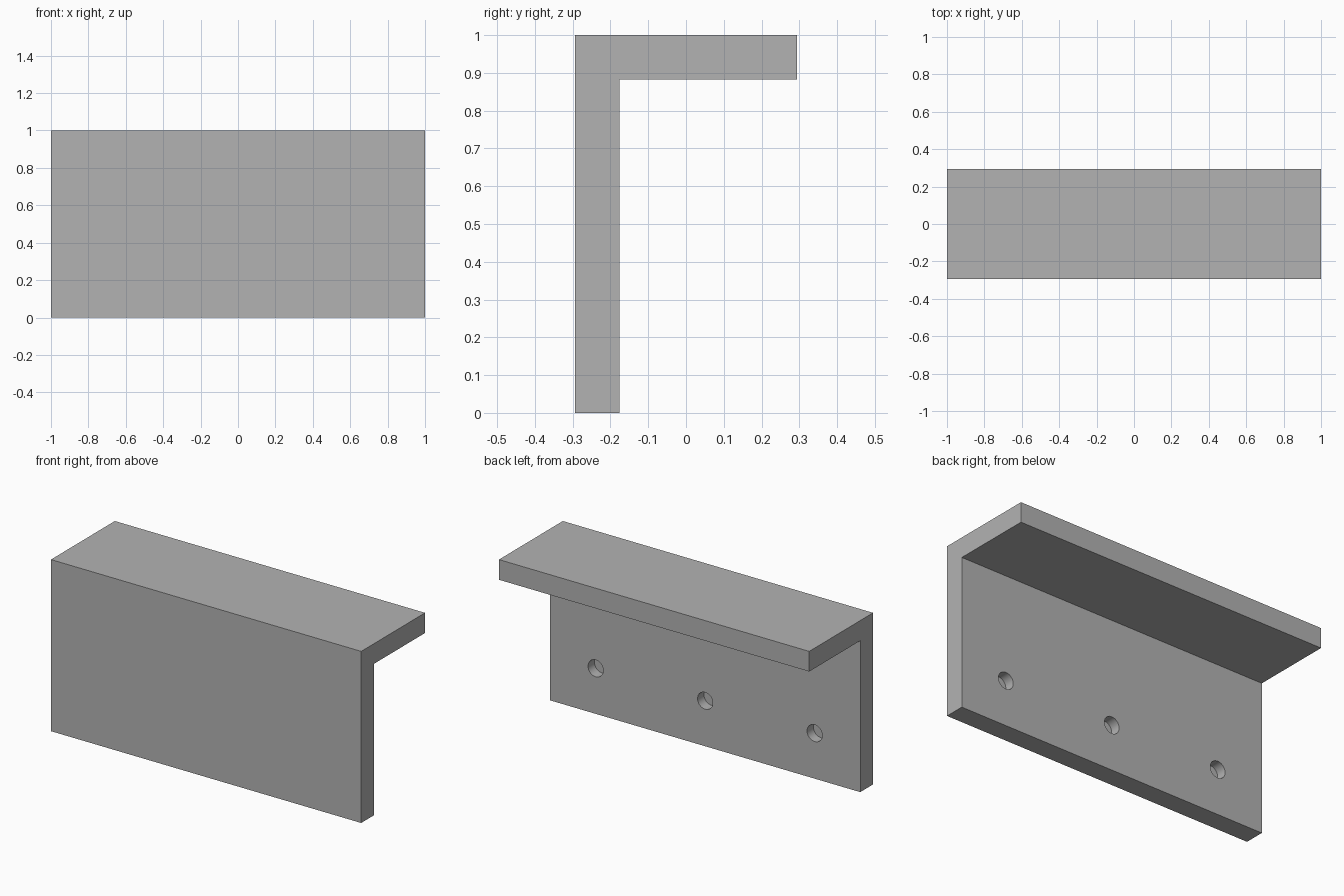
import bpy
import bmesh
from mathutils import Matrix, Vector

cube = bpy.data.objects.get("Cube")
if cube:
    bpy.data.objects.remove(cube, do_unlink=True)

LENGTH, HEIGHT, DEPTH, THICK = 2.0, 1.0, 0.588, 0.1176
HOLE_RADIUS, HOLE_DEPTH, HOLE_Z, HOLE_SPACING = 0.049, 0.0588, 0.265, 0.706

grey = bpy.data.materials.new("plain grey")
grey.use_nodes = True
colour = (0.45, 0.45, 0.45, 1)
grey.diffuse_color = colour
grey.node_tree.nodes["Principled BSDF"].inputs["Base Color"].default_value = colour


def add_object(name, bm):
    bmesh.ops.recalc_face_normals(bm, faces=bm.faces)
    mesh = bpy.data.meshes.new(name)
    bm.to_mesh(mesh)
    bm.free()
    mesh.materials.append(grey)
    obj = bpy.data.objects.new(name, mesh)
    bpy.context.collection.objects.link(obj)
    return obj


# L-shaped bracket: side profile extruded along its length
front, back = -DEPTH / 2, DEPTH / 2
inner, under = front + THICK, HEIGHT - THICK
profile = [(front, 0), (inner, 0), (inner, under),
           (back, under), (back, HEIGHT), (front, HEIGHT)]
bm = bmesh.new()
face = bm.faces.new([bm.verts.new((-LENGTH / 2, y, z)) for y, z in profile])
extruded = bmesh.ops.extrude_face_region(bm, geom=[face])
bmesh.ops.translate(bm, vec=Vector((LENGTH, 0, 0)),
                    verts=[g for g in extruded["geom"] if isinstance(g, bmesh.types.BMVert)])
bracket = add_object("angle_bracket", bm)

# Three blind screw holes in the back of the upright plate
bm = bmesh.new()
for i in (-1, 0, 1):
    place = Matrix.Translation((i * HOLE_SPACING, inner, HOLE_Z)) @ Matrix.Rotation(1.5708, 4, "X")
    bmesh.ops.create_cone(bm, cap_ends=True, segments=48, radius1=HOLE_RADIUS,
                          radius2=HOLE_RADIUS, depth=2 * HOLE_DEPTH, matrix=place)
cutter = add_object("hole_cutter", bm)
cutter.hide_render = True
cutter.hide_viewport = True

cut = bracket.modifiers.new("screw holes", "BOOLEAN")
cut.operation = "DIFFERENCE"
cut.solver = "EXACT"
cut.object = cutter

# Apply the cut and smooth the round hole walls
bpy.context.view_layer.objects.active = bracket
bracket.select_set(True)
bpy.ops.object.modifier_apply(modifier=cut.name)
bpy.data.objects.remove(cutter, do_unlink=True)
bpy.ops.object.shade_smooth_by_angle(angle=0.5)
